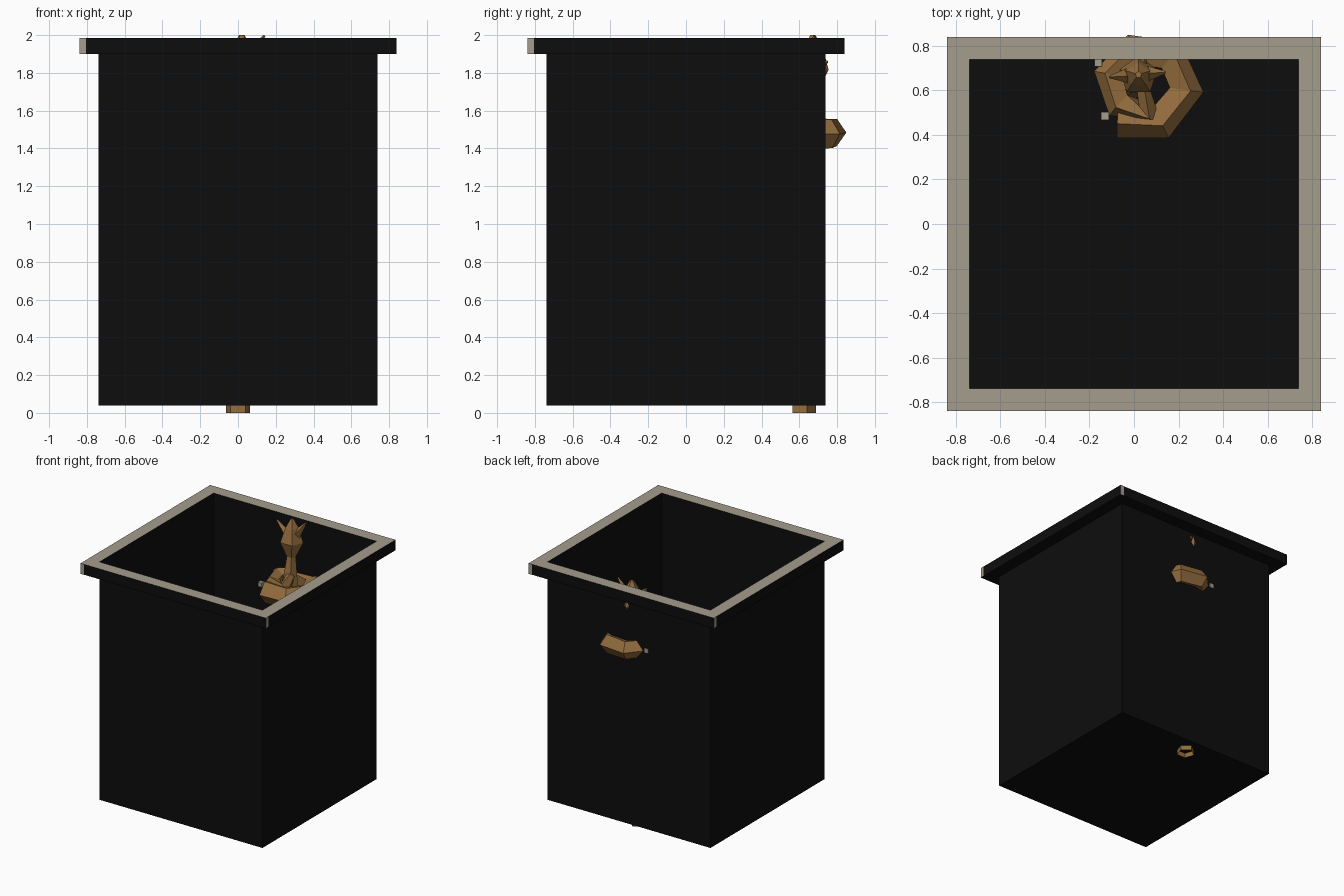
import bpy, bmesh, math
from mathutils import Vector

if "Cube" in bpy.data.objects:
    bpy.data.objects.remove(bpy.data.objects["Cube"])


def material(name, rgb):
    m = bpy.data.materials.new(name)
    m.diffuse_color = (*rgb, 1)
    m.use_nodes = True
    m.node_tree.nodes["Principled BSDF"].inputs["Base Color"].default_value = m.diffuse_color
    return m


BLACK = material("black", (0.004, 0.004, 0.004))
STONE = material("pale_stone", (0.375, 0.337, 0.27))
BROWN = material("brown", (0.30, 0.155, 0.048))


def finish(name, bm, *mats):
    me = bpy.data.meshes.new(name)
    bm.to_mesh(me)
    bm.free()
    for m in mats:
        me.materials.append(m)
    ob = bpy.data.objects.new(name, me)
    bpy.context.collection.objects.link(ob)
    return ob


def square(bm, r, z):
    return [bm.verts.new((x * r, y * r, z)) for x, y in ((-1, -1), (1, -1), (1, 1), (-1, 1))]


def bridge(bm, a, b):
    n = len(a)
    return [bm.faces.new((a[i], a[(i + 1) % n], b[(i + 1) % n], b[i])) for i in range(n)]


def tube(name, path, sides=5, flat=False, cap_start=False):
    """Low-poly tube through (x, y, z, radius) points."""
    bm = bmesh.new()
    pts = [Vector(p[:3]) for p in path]
    rings = []
    for i, p in enumerate(pts):
        t = (pts[min(i + 1, len(pts) - 1)] - pts[max(i - 1, 0)]).normalized()
        ref = Vector((0, 0, 1)) if flat else Vector((1, 0, 0))
        u = t.cross(ref).normalized()
        v = u.cross(t)
        r = path[i][3]
        rings.append([bm.verts.new(p + r * (math.cos(a) * u + math.sin(a) * v))
                      for a in (2 * math.pi * k / sides for k in range(sides))])
    for a, b in zip(rings, rings[1:]):
        bridge(bm, a, b)
    bm.faces.new(rings[-1])
    if cap_start:
        bm.faces.new(rings[0])
    bmesh.ops.recalc_face_normals(bm, faces=bm.faces)
    return finish(name, bm, BROWN)


# thin open box
bm = bmesh.new()
low, top = square(bm, 0.738, 0.04), square(bm, 0.738, 1.94)
bridge(bm, low, top)
bm.faces.new(low[::-1])
finish("open_box", bm, BLACK)

# rim frame: pale top, black sides
bm = bmesh.new()
loops = [square(bm, r, z) for r, z in ((0.737, 1.9), (0.838, 1.9), (0.838, 1.985), (0.737, 1.985))]
for i in range(4):
    for f in bridge(bm, loops[i], loops[(i + 1) % 4]):
        f.material_index = 1 if i == 2 else 0
bmesh.ops.recalc_face_normals(bm, faces=bm.faces)
finish("rim", bm, BLACK, STONE)

# pale strip at the left end of each rim side
for k in range(4):
    a = k * math.pi / 2
    bm = bmesh.new()
    quad = [bm.verts.new((x * math.cos(a) + 0.8395 * math.sin(a),
                          x * math.sin(a) - 0.8395 * math.cos(a), z))
            for x, z in ((-0.838, 1.9), (-0.806, 1.9), (-0.806, 1.985), (-0.838, 1.985))]
    bm.faces.new(quad)
    finish("rim_strip", bm, STONE)

# stem rising from the floor into a faceted bud
tube("stem", [(0, 0.62, 0, 0.068), (0, 0.62, 0.7, 0.068), (0.02, 0.64, 1.45, 0.065),
              (0.02, 0.66, 1.70, 0.035), (0.02, 0.665, 1.82, 0.09),
              (0.02, 0.67, 1.93, 0.055), (0.02, 0.67, 2.0, 0.015)])

# coil wound around the stem
coil = []
for i in range(8):
    a = math.radians(235 + 58 * i)
    R = 0.185 - 0.008 * i
    coil.append((0.045 + 1.1 * R * math.cos(a), 0.63 + R * math.sin(a),
                 1.46 + 0.006 * i, 0.092 - 0.004 * i))
coil.append((0.03, 0.64, 1.56, 0.03))
tube("coil", coil, flat=True, cap_start=True)

# pointed shoots on the bud
for tip in ((-0.11, 0.66, 1.965), (0.14, 0.68, 1.998), (0.05, 0.75, 1.86)):
    tube("shoot", [(0.02, 0.67, 1.83, 0.05), (*tip, 0.006)], sides=4, cap_start=True)

# small pale chips beside the coil
for x, y in ((-0.13, 0.485), (-0.16, 0.725)):
    bm = bmesh.new()
    bmesh.ops.create_cube(bm, size=0.035)
    bmesh.ops.translate(bm, verts=bm.verts, vec=(x, y, 1.5))
    finish("chip", bm, STONE)
